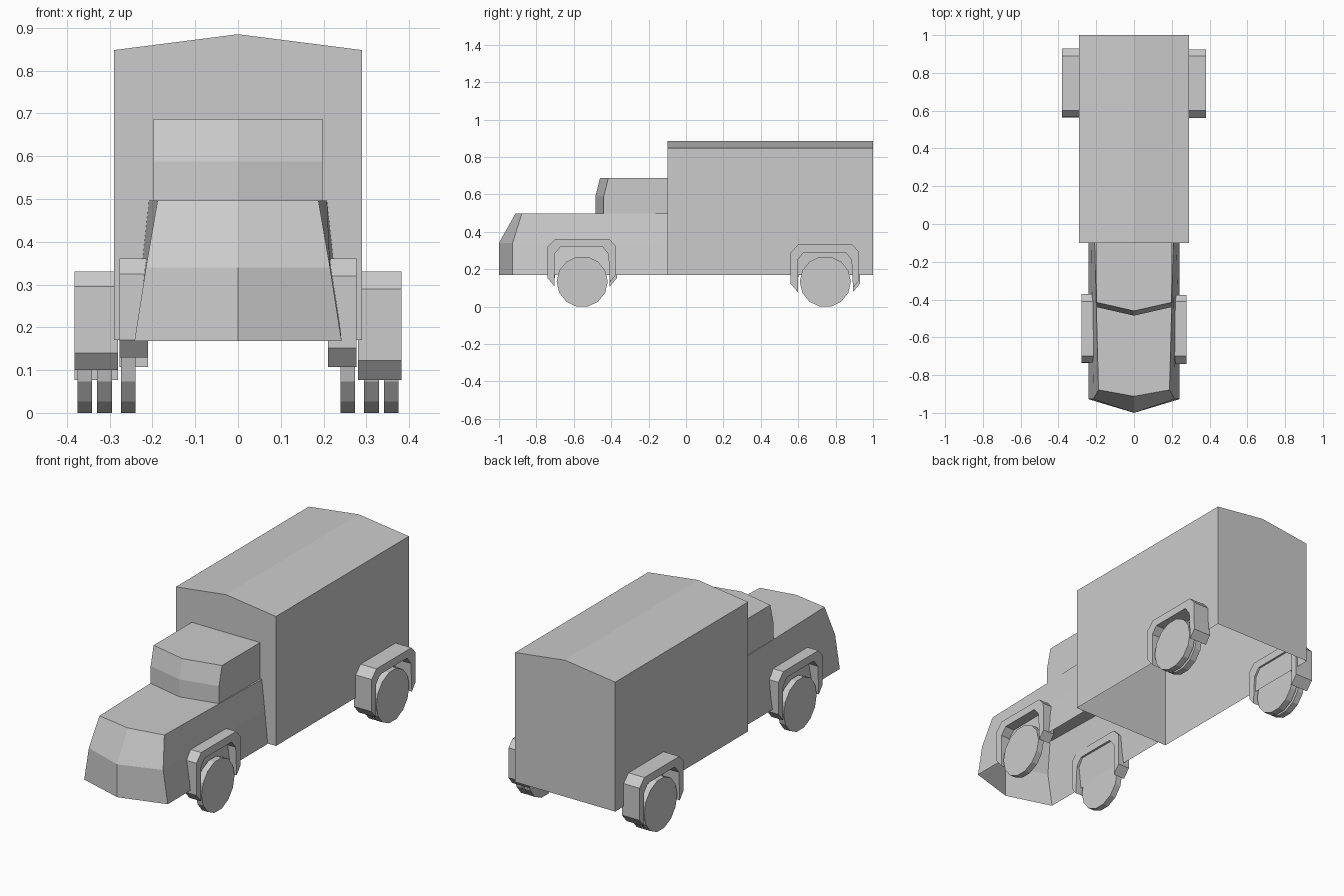
import bpy, bmesh, math

if "Cube" in bpy.data.objects:
    bpy.data.objects.remove(bpy.data.objects["Cube"])


def finish(name, bm):
    bmesh.ops.recalc_face_normals(bm, faces=bm.faces)
    mesh = bpy.data.meshes.new(name)
    bm.to_mesh(mesh)
    bm.free()
    obj = bpy.data.objects.new(name, mesh)
    bpy.context.collection.objects.link(obj)
    return obj


def prism(name, profile, x0, x1):
    """Extrude a (y, z) profile along x."""
    bm = bmesh.new()
    face = bm.faces.new([bm.verts.new((x0, y, z)) for y, z in profile])
    ext = bmesh.ops.extrude_face_region(bm, geom=[face])
    for v in ext["geom"]:
        if isinstance(v, bmesh.types.BMVert):
            v.co.x = x1
    return finish(name, bm)


def nose_shell(name, levels, back_y):
    """Pointed-plan shell, open below; level = (z, nose_y, corner_y, corner_x, back_x)."""
    bm = bmesh.new()
    rings = []
    for z, nose_y, cy, cx, bx in levels:
        plan = [(-bx, back_y), (-cx, cy), (0, nose_y), (cx, cy), (bx, back_y)]
        rings.append([bm.verts.new((x, y, z)) for x, y in plan])
    for a, b in zip(rings, rings[1:]):
        for i in range(4):
            bm.faces.new((a[i], a[i + 1], b[i + 1], b[i]))
    bm.faces.new(rings[-1])
    return finish(name, bm)


# Cargo box: ridged roof, open underneath
bm = bmesh.new()
section = [(-0.29, 0.17), (-0.29, 0.848), (0, 0.885), (0.29, 0.848), (0.29, 0.17)]
front = [bm.verts.new((x, -0.1, z)) for x, z in section]
back = [bm.verts.new((x, 1.0, z)) for x, z in section]
for i in range(4):
    bm.faces.new((front[i], front[i + 1], back[i + 1], back[i]))
bm.faces.new(front)
bm.faces.new(back)
finish("cargo_box", bm)

# Hood and cab
nose_shell("hood", [(0.168, -1.0, -0.927, 0.242, 0.242),
                    (0.34, -1.0, -0.927, 0.215, 0.225),
                    (0.497, -0.912, -0.878, 0.188, 0.208)], -0.1)
nose_shell("cab", [(0.497, -0.485, -0.44, 0.198, 0.198),
                   (0.588, -0.485, -0.44, 0.198, 0.198),
                   (0.687, -0.46, -0.415, 0.198, 0.198)], -0.1)

# Fender arch relative to the axle, at height of the front pair
ARCH = [(-0.185, 0.152), (-0.185, 0.32), (-0.145, 0.361), (0.145, 0.361),
        (0.178, 0.325), (0.18, 0.17), (0.148, 0.13), (0.14, 0.28),
        (0.108, 0.32), (-0.115, 0.32), (-0.147, 0.282), (-0.147, 0.107)]

# Wheels: 14 sides, flat side down
N, R = 14, 0.1365
TYRE = [(R * math.sin((i + 0.5) * math.tau / N), 0.133 - R * math.cos((i + 0.5) * math.tau / N))
        for i in range(N)]

# axle name, y, fender drop, fender x range, tyre x ranges
AXLES = [("front", -0.555, 0.0, (0.21, 0.277), [(0.24, 0.273)]),
         ("rear", 0.745, 0.03, (0.28, 0.382), [(0.295, 0.33), (0.341, 0.375)])]

for axle, y, drop, (fa, fb), tyres in AXLES:
    for side, s in (("right", 1), ("left", -1)):
        # the left fender is the right one turned half round
        prism(f"{axle}_{side}_fender", [(y + s * py, pz - drop) for py, pz in ARCH], s * fa, s * fb)
        for k, (a, b) in enumerate(tyres):
            prism(f"{axle}_{side}_wheel_{k + 1}", [(y + py, pz) for py, pz in TYRE], s * a, s * b)
